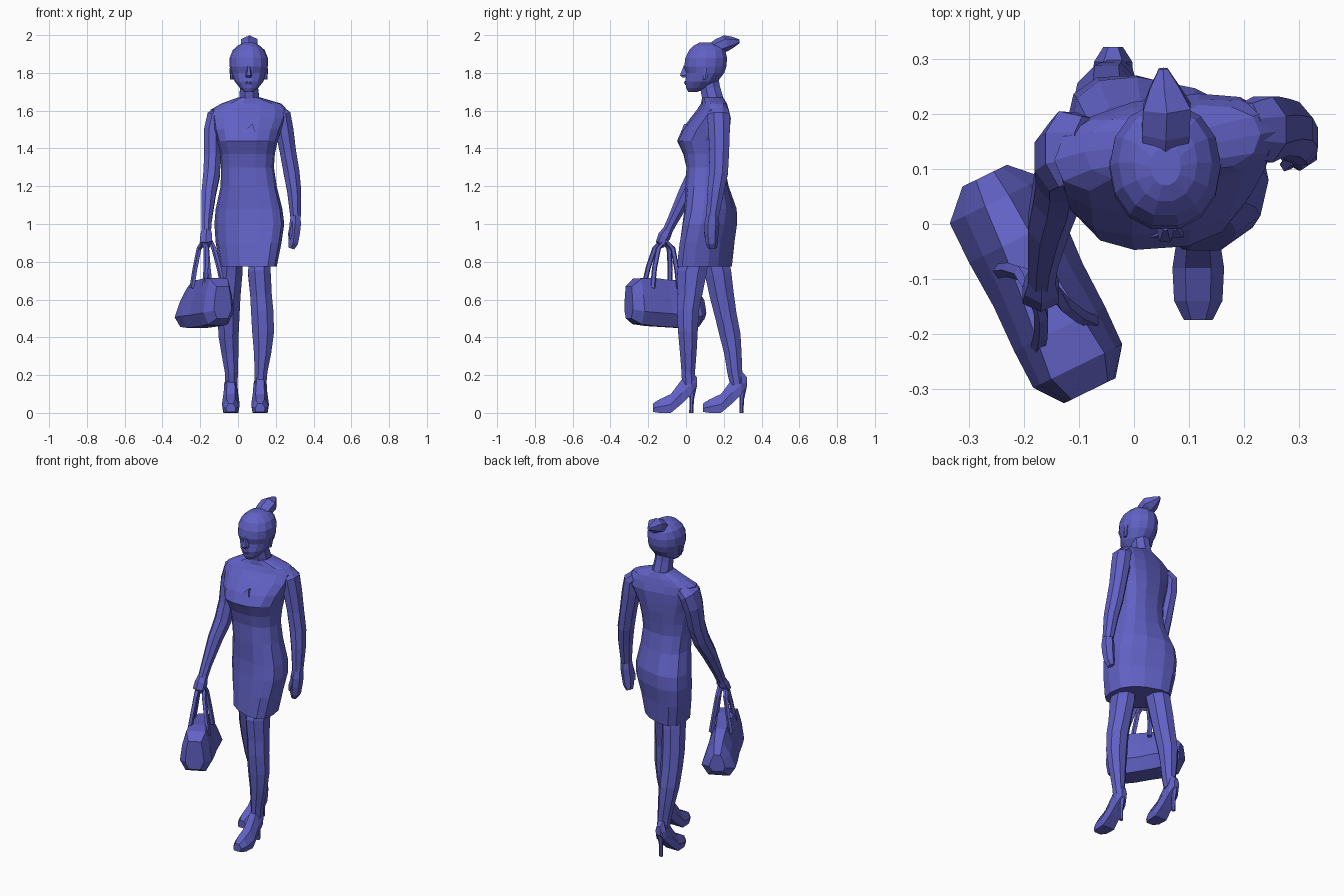
import bpy, bmesh, math
from mathutils import Vector

skin = bpy.data.materials.new("violet_blue")
skin.diffuse_color = (0.12, 0.12, 0.56, 1)


def loft(name, rings):
    """Skin a list of equal-length point rings and cap both ends."""
    n = len(rings[0])
    verts = [p for r in rings for p in r]
    faces = [(i * n + j, i * n + (j + 1) % n, (i + 1) * n + (j + 1) % n, (i + 1) * n + j)
             for i in range(len(rings) - 1) for j in range(n)]
    faces += [tuple(reversed(range(n))), tuple(range(len(verts) - n, len(verts)))]
    me = bpy.data.meshes.new(name)
    me.from_pydata(verts, [], faces)
    me.materials.append(skin)
    ob = bpy.data.objects.new(name, me)
    bpy.context.collection.objects.link(ob)
    # Consistent outward normals
    bm = bmesh.new()
    bm.from_mesh(me)
    bmesh.ops.recalc_face_normals(bm, faces=bm.faces)
    bm.to_mesh(me)
    bm.free()
    return ob


def stack(name, levels, n=12, power=0.85):
    """Level rings given as z, x range, y range and a twist slope."""
    rings = []
    for z, x0, x1, y0, y1, k in levels:
        cx, cy, rx, ry = (x0 + x1) / 2, (y0 + y1) / 2, (x1 - x0) / 2, (y1 - y0) / 2
        ry = math.sqrt(max(ry * ry - (k * rx) ** 2, 1e-6))
        ring = []
        for j in range(n):
            a = 2 * math.pi * j / n
            c, s = math.cos(a), math.sin(a)
            dx = rx * math.copysign(abs(c) ** power, c)
            dy = ry * math.copysign(abs(s) ** power, s)
            ring.append((cx + dx, cy + dy + k * dx, z))
        rings.append(ring)
    return loft(name, rings)


def tube(name, path, n=8):
    """Rings across a path of x, y, z, half width (x), half depth."""
    pts = [Vector(p[:3]) for p in path]
    grow = 1 / math.cos(math.pi / n) if n == 8 else 1
    rings = []
    for i, p in enumerate(path):
        t = (pts[min(i + 1, len(pts) - 1)] - pts[max(i - 1, 0)]).normalized()
        side = Vector((1, 0, 0))
        side = (side - t * side.dot(t)).normalized()
        depth = t.cross(side)
        rings.append([pts[i] + (side * p[3] * math.cos(a) + depth * p[4] * math.sin(a)) * grow
                      for a in (2 * math.pi * (j + 0.5) / n for j in range(n))])
    return loft(name, rings)


# Dress and upper body
stack("dress", [
    (0.775, -0.095, 0.205, -0.045, 0.24, -0.36), (0.90, -0.118, 0.23, -0.03, 0.253, -0.32),
    (1.00, -0.125, 0.245, -0.015, 0.267, -0.25), (1.08, -0.118, 0.235, -0.005, 0.265, -0.2),
    (1.20, -0.092, 0.205, -0.002, 0.225, -0.08), (1.30, -0.09, 0.19, 0.0, 0.208, 0.0),
    (1.37, -0.095, 0.195, -0.015, 0.215, 0.04), (1.44, -0.112, 0.21, -0.047, 0.225, 0.07),
    (1.50, -0.13, 0.23, -0.02, 0.23, 0.1), (1.56, -0.14, 0.255, 0.025, 0.235, 0.13),
    (1.605, -0.145, 0.26, 0.06, 0.225, 0.13), (1.637, -0.09, 0.23, 0.08, 0.215, 0.1),
    (1.67, 0.0, 0.118, 0.085, 0.198, 0.0)], n=14, power=0.8)
# Neck
tube("neck", [(0.06, 0.15, 1.60, 0.07, 0.06), (0.06, 0.14, 1.67, 0.052, 0.055),
              (0.058, 0.128, 1.72, 0.048, 0.052), (0.057, 0.12, 1.78, 0.05, 0.05)])
# Head, chin to crown
stack("head", [
    (1.70, 0.035, 0.08, 0.01, 0.06, 0), (1.72, 0.01, 0.107, 0.0, 0.12, 0),
    (1.755, -0.018, 0.135, -0.006, 0.17, 0), (1.80, -0.036, 0.15, 0.0, 0.205, 0),
    (1.835, -0.045, 0.158, -0.012, 0.217, 0), (1.88, -0.044, 0.158, -0.006, 0.22, 0),
    (1.92, -0.028, 0.142, 0.014, 0.21, 0), (1.945, 0.0, 0.115, 0.04, 0.185, 0),
    (1.96, 0.03, 0.085, 0.07, 0.14, 0)], n=14, power=0.95)
# Face details
stack("nose", [(1.775, 0.042, 0.072, -0.022, 0.03, 0), (1.787, 0.039, 0.075, -0.036, 0.03, 0),
               (1.84, 0.05, 0.064, -0.014, 0.03, 0)], n=6)
stack("lips", [(1.737, 0.045, 0.069, -0.006, 0.03, 0), (1.748, 0.033, 0.081, -0.012, 0.03, 0),
               (1.758, 0.047, 0.067, -0.008, 0.03, 0)], n=6)
for s, side in ((-1, "right"), (1, "left")):
    x = 0.057 + s * 0.09
    stack(side + "_ear", [(1.765, x - 0.008, x + 0.008, 0.09, 0.11, 0),
                          (1.825, x - 0.013, x + 0.013, 0.09, 0.13, 0)], n=6)
# Hair bun
tube("hair_bun", [(0.057, 0.13, 1.915, 0.045, 0.035), (0.058, 0.17, 1.94, 0.05, 0.04),
                  (0.06, 0.213, 1.958, 0.05, 0.043), (0.055, 0.25, 1.963, 0.03, 0.028),
                  (0.053, 0.283, 1.968, 0.009, 0.01)], n=6)
# Neckline pendant
loft("pendant", [[(0.03, y, 1.49), (0.09, y, 1.49), (0.078, y + 0.015, 1.53)] for y in (-0.025, 0.02)])

# Arms
tube("right_arm", [
    (-0.085, 0.14, 1.595, 0.035, 0.055), (-0.12, 0.135, 1.565, 0.045, 0.07),
    (-0.135, 0.122, 1.49, 0.046, 0.064), (-0.135, 0.092, 1.36, 0.044, 0.054),
    (-0.14, 0.055, 1.26, 0.044, 0.05), (-0.155, 0.0, 1.16, 0.038, 0.042),
    (-0.166, -0.07, 1.02, 0.027, 0.029), (-0.168, -0.10, 0.96, 0.025, 0.026)])
tube("right_hand", [
    (-0.168, -0.095, 0.97, 0.027, 0.026), (-0.168, -0.115, 0.935, 0.036, 0.034),
    (-0.17, -0.13, 0.905, 0.038, 0.03), (-0.165, -0.115, 0.885, 0.03, 0.02)], n=6)
tube("left_arm", [
    (0.205, 0.172, 1.605, 0.035, 0.048), (0.235, 0.172, 1.575, 0.045, 0.06),
    (0.245, 0.175, 1.50, 0.048, 0.057), (0.265, 0.176, 1.38, 0.043, 0.052),
    (0.284, 0.172, 1.27, 0.042, 0.05), (0.298, 0.157, 1.17, 0.037, 0.044),
    (0.305, 0.14, 1.04, 0.028, 0.033)])
tube("left_hand", [
    (0.305, 0.14, 1.05, 0.029, 0.032), (0.303, 0.137, 1.0, 0.035, 0.04),
    (0.298, 0.135, 0.95, 0.034, 0.037), (0.292, 0.137, 0.90, 0.03, 0.032),
    (0.283, 0.14, 0.872, 0.018, 0.024)], n=6)
tube("left_thumb", [(0.29, 0.12, 1.01, 0.012, 0.014), (0.277, 0.108, 0.95, 0.012, 0.013),
                    (0.274, 0.108, 0.92, 0.007, 0.008)], n=5)

# Legs
tube("left_leg", [
    (0.115, 0.06, 0.84, 0.055, 0.065), (0.113, 0.03, 0.74, 0.06, 0.078),
    (0.122, 0.02, 0.62, 0.057, 0.064), (0.128, 0.01, 0.54, 0.059, 0.058),
    (0.133, 0.01, 0.43, 0.058, 0.052), (0.13, 0.012, 0.32, 0.046, 0.044),
    (0.122, 0.012, 0.22, 0.034, 0.036), (0.118, 0.015, 0.15, 0.032, 0.036)])
tube("right_leg", [
    (-0.03, 0.145, 0.84, 0.055, 0.07), (-0.037, 0.17, 0.74, 0.06, 0.07),
    (-0.047, 0.19, 0.62, 0.06, 0.064), (-0.05, 0.21, 0.52, 0.058, 0.058),
    (-0.05, 0.234, 0.41, 0.053, 0.055), (-0.043, 0.248, 0.32, 0.045, 0.046),
    (-0.035, 0.258, 0.22, 0.035, 0.04), (-0.035, 0.27, 0.15, 0.032, 0.036)])

# High-heeled shoes: stations of y, bottom, top, half width
stations = [(-0.175, 0.005, 0.05, 0.026), (-0.14, 0, 0.072, 0.044), (-0.08, 0, 0.10, 0.047),
            (-0.02, 0.05, 0.18, 0.038), (0.03, 0.10, 0.22, 0.035), (0.057, 0.14, 0.19, 0.018)]
for side, ox, oy in (("left", 0.117, 0.0), ("right", -0.038, 0.265)):
    rings = []
    for y, b, t, w in stations:
        m = b + (t - b) * 0.45
        rings.append([(ox + u * w, y + oy, z) for u, z in
                      ((-0.85, b), (0.85, b), (1, m), (0.5, t), (-0.5, t), (-1, m))])
    loft(side + "_shoe", rings)
    tube(side + "_heel", [(ox, oy + 0.028, 0.0, 0.011, 0.011), (ox, oy + 0.03, 0.07, 0.011, 0.012),
                          (ox, oy + 0.035, 0.14, 0.02, 0.022)], n=6)

# Handbag: sections along a slanted axis (offset, half width, bottom, top, top width share)
centre, axis, across = Vector((-0.175, -0.11, 0)), Vector((0.44, -0.9, 0)), Vector((0.9, 0.44, 0))
rings = []
for t, w, b, top, f in ((-0.22, 0.045, 0.50, 0.60, 0.4), (-0.17, 0.095, 0.455, 0.66, 0.25),
                        (-0.09, 0.095, 0.45, 0.70, 0.3), (0.0, 0.09, 0.455, 0.705, 0.4),
                        (0.09, 0.092, 0.46, 0.715, 0.5), (0.165, 0.09, 0.47, 0.71, 0.6),
                        (0.215, 0.052, 0.50, 0.67, 0.7)):
    m = 0.55 + 0.5 * f
    section = [(-0.65, 0), (0.6, 0), (1, 0.28), (m, 0.65), (f, 1), (-f, 1), (-m, 0.65), (-1, 0.25)]
    rings.append([centre + axis * t + across * (w * u) + Vector((0, 0, b + (top - b) * v))
                  for u, v in section])
loft("handbag", rings)
# Two handles looped through the hand
for i, s in enumerate((-1, 1)):
    path = []
    for t, z in ((-0.065, 0.66), (-0.06, 0.76), (-0.045, 0.87), (0.0, 0.915),
                 (0.04, 0.87), (0.07, 0.77), (0.09, 0.66)):
        spread = 0.015 + 0.04 * (0.92 - z) / 0.26
        p = centre + axis * t + across * (s * spread)
        path.append((p.x + 0.01, p.y - 0.01, z, 0.014, 0.014))
    tube("bag_handle_%d" % (i + 1), path, n=5)
